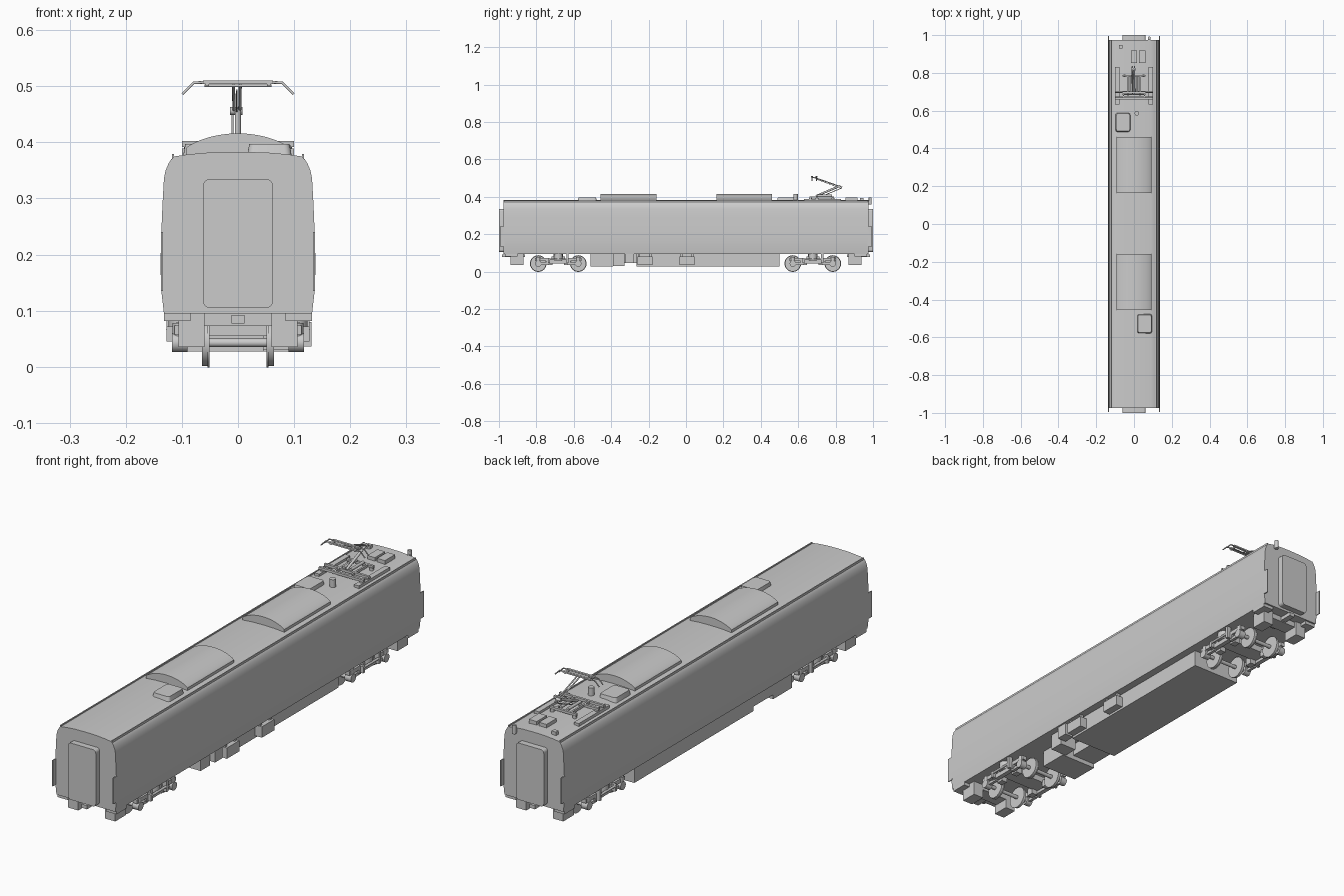
import bpy, bmesh, math
from mathutils import Vector


def finish(name, bm, angle=35):
    bmesh.ops.recalc_face_normals(bm, faces=bm.faces)
    me = bpy.data.meshes.new(name)
    bm.to_mesh(me)
    bm.free()
    me.shade_smooth()
    me.set_sharp_from_angle(angle=math.radians(angle))
    ob = bpy.data.objects.new(name, me)
    bpy.context.collection.objects.link(ob)
    return ob


def box(name, x, y, z, bevel=0.0, axis=None):
    """Box from three (low, high) ranges, optionally rounding edges along one axis."""
    bm = bmesh.new()
    bmesh.ops.create_cube(bm, size=1)
    for v in bm.verts:
        for i, (a, b) in enumerate((x, y, z)):
            v.co[i] = (a + b) / 2 + v.co[i] * (b - a)
    if bevel:
        edges = [e for e in bm.edges if axis is None or
                 abs((e.verts[0].co - e.verts[1].co).normalized()[axis]) > 0.9]
        bmesh.ops.bevel(bm, geom=edges, offset=bevel, segments=4, profile=0.5, affect='EDGES')
    return finish(name, bm)


def sym_box(name, x, y, z):
    for s, side in ((1, "right"), (-1, "left")):
        box(f"{name}_{side}", sorted((s * x[0], s * x[1])), y, z)


def prism(name, pts, y0, y1):
    """Extrude an x-z outline along y."""
    bm = bmesh.new()
    f = bm.faces.new([bm.verts.new((x, y0, z)) for x, z in pts])
    ext = bmesh.ops.extrude_face_region(bm, geom=[f])
    bmesh.ops.translate(bm, vec=(0, y1 - y0, 0),
                        verts=[g for g in ext["geom"] if isinstance(g, bmesh.types.BMVert)])
    return finish(name, bm)


def rod(name, a, b, r, sides=12):
    a, b = Vector(a), Vector(b)
    bm = bmesh.new()
    bmesh.ops.create_cone(bm, cap_ends=True, segments=sides, radius1=r, radius2=r,
                          depth=(b - a).length)
    bm.transform((b - a).to_track_quat('Z', 'Y').to_matrix().to_4x4())
    bmesh.ops.translate(bm, verts=bm.verts, vec=(a + b) / 2)
    return finish(name, bm)


# Car body shell
half = [(0.132, 0.095), (0.136, 0.13), (0.138, 0.17), (0.1375, 0.22), (0.1345, 0.29), (0.132, 0.335),
        (0.129, 0.35), (0.124, 0.362), (0.119, 0.37), (0.113, 0.375), (0.09, 0.3785), (0.05, 0.382)]
prism("car_body", half + [(0, 0.383)] + [(-x, z) for x, z in reversed(half)], -0.975, 0.975)
sym_box("roof_gutter", (0.114, 0.118), (-0.972, 0.972), (0.368, 0.379))

# End gangways, corner fairings, couplers and end equipment
for s, end in ((1, "rear"), (-1, "front")):
    def yr(a, b):
        return sorted((s * a, s * b))
    box(f"gangway_{end}", (-0.062, 0.062), yr(0.97, 1.0), (0.105, 0.335), 0.012, 1)
    sym_box(f"corner_fairing_{end}", (0.1335, 0.1375), yr(0.97, 0.995), (0.135, 0.24))
    box(f"coupler_{end}", (-0.012, 0.012), yr(0.86, 0.985), (0.077, 0.092))
    sym_box(f"end_equipment_{end}", (0.06, 0.106), yr(0.87, 0.938), (0.035, 0.1))
    sym_box(f"end_step_{end}", (0.085, 0.132), yr(0.9, 0.968), (0.082, 0.1))
    box(f"coupler_beam_{end}", (-0.06, 0.06), yr(0.87, 0.93), (0.073, 0.1))

# Arched air conditioners and small rounded roof vents
arc = [(0.093 * math.cos(t), 0.389 + 0.027 * math.sin(t) ** 1.6)
       for t in (math.pi * i / 20 for i in range(21))]
arc[-1] = (-0.093, 0.389)
for i, yc in enumerate((-0.307, 0.312)):
    prism(f"air_conditioner_{i}", [(-0.093, 0.374), (0.093, 0.374)] + arc, yc - 0.149, yc + 0.149)
for i, (xc, yc) in enumerate(((0.056, -0.528), (-0.058, 0.538))):
    ob = box(f"roof_vent_{i}", (xc - 0.04, xc + 0.04), (yc - 0.052, yc + 0.052), (0.374, 0.397), 0.012, 2)
    for v in ob.data.vertices:
        if v.co.z > 0.39:
            v.co.x = xc + (v.co.x - xc) * 0.9
            v.co.y = yc + (v.co.y - yc) * 0.9

# Roof electrical fittings
box("switch_box_a", (-0.017, 0.017), (0.853, 0.918), (0.376, 0.397))
box("switch_box_b", (0.027, 0.062), (0.853, 0.918), (0.376, 0.397))
rod("lightning_arrester", (0.015, 0.586, 0.375), (0.015, 0.586, 0.414), 0.012, 16)
box("aerial_base", (-0.08, -0.06), (0.93, 0.948), (0.37, 0.394))
rod("cable_post", (0.081, 0.985, 0.36), (0.081, 0.985, 0.395), 0.008)
box("cable_bracket", (0.075, 0.087), (0.97, 0.985), (0.362, 0.38))

# Pantograph base with its rails and insulators
sym_box("side_rail", (0.078, 0.1), (0.632, 0.83), (0.374, 0.389))
for y in (0.665, 0.7, 0.785):
    w = 0.1 if y < 0.75 else 0.06
    box("base_crossbar", (-w, w), (y - 0.005, y + 0.005), (0.392, 0.402))
for s in (1, -1):
    box("base_side_bar", sorted((s * 0.03, s * 0.037)), (0.66, 0.79), (0.392, 0.402))
    for x, y in ((0.088, 0.665), (0.088, 0.7), (0.05, 0.785)):
        rod("insulator", (s * x, y, 0.376), (s * x, y, 0.394), 0.008)
    rod("tension_spring", (s * 0.016, 0.7, 0.406), (s * 0.016, 0.78, 0.406), 0.006)

# Pantograph arms and collector head
rod("lower_arm", (0, 0.695, 0.404), (0, 0.82, 0.457), 0.0055)
rod("lower_control_rod", (-0.01, 0.725, 0.402), (-0.01, 0.835, 0.448), 0.002)
rod("knee_joint", (-0.014, 0.82, 0.456), (0.008, 0.82, 0.456), 0.007)
for x0, x1 in ((-0.007, -0.008), (0.003, 0.004)):
    rod("upper_arm", (x0, 0.835, 0.451), (x1, 0.69, 0.502), 0.0028)
rod("upper_control_rod", (-0.002, 0.815, 0.45), (-0.002, 0.7, 0.493), 0.0015)
rod("head_pivot", (-0.06, 0.685, 0.501), (0.06, 0.685, 0.501), 0.0022)
for y in (0.673, 0.697):
    box("collector_strip", (-0.062, 0.062), (y - 0.005, y + 0.005), (0.504, 0.51))
    for s in (1, -1):
        rod("head_horn", (s * 0.061, y, 0.507), (s * 0.079, y, 0.506), 0.0024)
        rod("head_horn_tip", (s * 0.078, y, 0.507), (s * 0.099, y, 0.486), 0.0024)
for s in (1, -1):
    box("head_tie", sorted((s * 0.052, s * 0.058)), (0.67, 0.7), (0.5, 0.506))

# Underfloor equipment
for name, x, y, z in (
        ("main_equipment", (-0.118, 0.1), (-0.265, 0.5), 0.027),
        ("rear_equipment", (-0.118, 0.045), (-0.51, -0.39), 0.027),
        ("link_equipment", (-0.118, -0.01), (-0.39, -0.265), 0.045),
        ("tank", (0.03, 0.105), (-0.39, -0.33), 0.03),
        ("valve_box", (0.085, 0.125), (-0.325, -0.278), 0.045),
        ("battery_box_a", (0.09, 0.131), (-0.258, -0.178), 0.036),
        ("battery_box_b", (0.09, 0.131), (-0.034, 0.046), 0.036)):
    box(name, x, y, (z, 0.08 if "battery" in name else 0.1))
for y in (-0.25, -0.19, -0.025, 0.035):
    box("box_hanger", (0.108, 0.122), (y - 0.005, y + 0.005), (0.075, 0.1))

# Bogies: wheels, axles, frames, springs and dampers
for n, yc in enumerate((-0.683, 0.678)):
    box(f"bolster_{n}", (-0.11, 0.11), (yc - 0.035, yc + 0.035), (0.055, 0.08))
    rod(f"centre_pivot_{n}", (0, yc, 0.06), (0, yc, 0.1), 0.025, 20)
    for dy in (-0.107, 0.107):
        y = yc + dy
        rod("axle", (-0.11, y, 0.043), (0.11, y, 0.043), 0.008)
        for s in (1, -1):
            rod("wheel", (s * 0.054, y, 0.043), (s * 0.064, y, 0.043), 0.042, 32)
            rod("wheel_flange", (s * 0.051, y, 0.043), (s * 0.054, y, 0.043), 0.0445, 32)
            rod("axle_box", (s * 0.09, y, 0.043), (s * 0.118, y, 0.043), 0.017, 16)
            rod("axle_spring", (s * 0.104, y, 0.055), (s * 0.104, y, 0.078), 0.013, 16)
            box("axle_link", sorted((s * 0.098, s * 0.11)),
                sorted((y, yc + dy * 0.45)), (0.036, 0.048))
    for s in (1, -1):
        sx = sorted((s * 0.094, s * 0.113))
        box("side_frame_middle", sx, (yc - 0.065, yc + 0.065), (0.043, 0.062))
        for d in (1, -1):
            box("side_frame_end", sx, sorted((yc + d * 0.055, yc + d * 0.125)), (0.058, 0.074))
            box("brake_unit", sorted((s * 0.066, s * 0.092)),
                sorted((yc + d * 0.03, yc + d * 0.06)), (0.035, 0.065))
        rod("air_spring", (s * 0.1, yc, 0.06), (s * 0.1, yc, 0.1), 0.024, 24)
        rod("yaw_damper", (s * 0.123, yc - 0.05, 0.066), (s * 0.123, yc + 0.05, 0.066), 0.005)
        for d in (-0.05, 0.05):
            box("damper_bracket", sorted((s * 0.108, s * 0.127)),
                (yc + d - 0.006, yc + d + 0.006), (0.045, 0.098 if d > 0 else 0.072))
